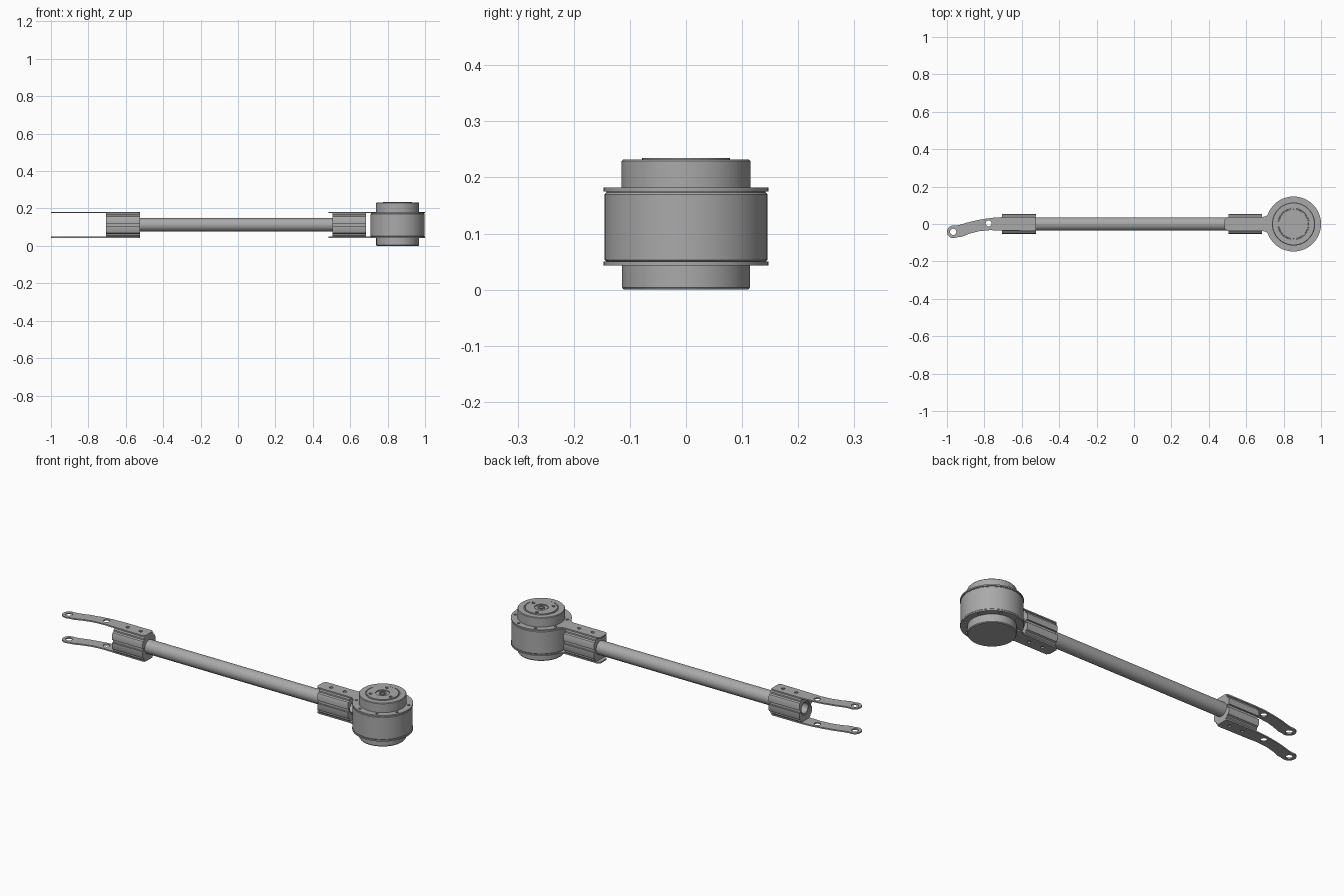
import bpy, bmesh, math
from mathutils import Matrix

if "Cube" in bpy.data.objects:
    bpy.data.objects.remove(bpy.data.objects["Cube"])

MX, MZ = 0.853, 0.1125          # motor axis x, mid height of the arm
grey = bpy.data.materials.new("metal grey")
grey.diffuse_color = (0.40, 0.40, 0.40, 1)
grey.use_nodes = True
grey.node_tree.nodes["Principled BSDF"].inputs["Base Color"].default_value = grey.diffuse_color


def finish(name, mesh, matrix=Matrix()):
    mesh.transform(matrix)
    mesh.materials.clear()
    mesh.materials.append(grey)
    ob = bpy.data.objects.new(name, mesh)
    bpy.context.collection.objects.link(ob)
    bpy.ops.object.select_all(action='DESELECT')
    ob.select_set(True)
    bpy.context.view_layer.objects.active = ob
    bpy.ops.object.shade_smooth_by_angle(angle=math.radians(30))
    return ob


def circle(cx, cy, r, n=24, a0=0, a1=360):
    full = a1 - a0 == 360
    m = n if full else n - 1
    return [(cx + r * math.cos(math.radians(a0 + (a1 - a0) * i / m)),
             cy + r * math.sin(math.radians(a0 + (a1 - a0) * i / m))) for i in range(n)]


def slab(name, loops, thick, matrix):
    """Flat filled outline with holes, extruded to a thickness."""
    cu = bpy.data.curves.new(name, 'CURVE')
    cu.dimensions, cu.fill_mode, cu.extrude = '2D', 'BOTH', thick / 2
    for pts in loops:
        sp = cu.splines.new('POLY')
        sp.points.add(len(pts) - 1)
        for p, (x, y) in zip(sp.points, pts):
            p.co = (x, y, 0, 1)
        sp.use_cyclic_u = True
    tmp = bpy.data.objects.new(name + " helper", cu)
    bpy.context.collection.objects.link(tmp)
    dg = bpy.context.evaluated_depsgraph_get()
    mesh = bpy.data.meshes.new_from_object(tmp.evaluated_get(dg))
    bpy.data.objects.remove(tmp)
    bm = bmesh.new()
    bm.from_mesh(mesh)
    bmesh.ops.remove_doubles(bm, verts=bm.verts, dist=1e-5)
    bmesh.ops.recalc_face_normals(bm, faces=bm.faces)
    bm.to_mesh(mesh)
    bm.free()
    return finish(name, mesh, matrix)


def lathe(name, profile, matrix, closed=False, n=72):
    """Spin (radius, height) points round the local z axis."""
    bm = bmesh.new()
    vs = [bm.verts.new((r, 0, z)) for r, z in profile]
    es = [bm.edges.new(e) for e in zip(vs, vs[1:] + vs[:1] if closed else vs[1:])]
    bmesh.ops.spin(bm, geom=vs + es, axis=(0, 0, 1), cent=(0, 0, 0),
                   angle=math.tau, steps=n, use_duplicate=False)
    bmesh.ops.remove_doubles(bm, verts=bm.verts, dist=1e-5)
    bmesh.ops.recalc_face_normals(bm, faces=bm.faces)
    mesh = bpy.data.meshes.new(name)
    bm.to_mesh(mesh)
    bm.free()
    return finish(name, mesh, matrix)


def along_x(x):                  # local x,y,z -> world y,z,x
    return Matrix(((0, 0, 1, x), (1, 0, 0, 0), (0, 1, 0, MZ), (0, 0, 0, 1)))


# Hollow tube
lathe("tube", [(0.036, -0.70), (0.036, 0.68), (0.028, 0.68), (0.028, -0.70)],
      along_x(0), closed=True, n=48)

# Clamps: split profile gripping the tube, with a groove along each side
quarter = [(0.044, 0.008), (0.053, 0.008), (0.053, 0.036), (0.049, 0.044),
           (0.040, 0.048), (0.040, 0.056), (0.034, 0.0625)]
right = [(y, -z) for y, z in reversed(quarter)] + quarter
outline = right + [(-y, z) for y, z in reversed(right)]
for name, x in (("left_clamp", -0.615), ("right_clamp", 0.595)):
    slab(name, [outline, circle(0, 0, 0.0362, 48)], 0.18, along_x(x))

# Fork plates: straight part, then a curved finger
upper = [(-0.70, 0.037), (-0.76, 0.033), (-0.82, 0.024), (-0.88, 0.011), (-0.93, -0.004)]
lower = [(-0.92, -0.068), (-0.88, -0.052), (-0.83, -0.039), (-0.77, -0.033), (-0.70, -0.035)]
fork = (circle(-0.537, 0.025, 0.012, 6, 0, 90) + upper
        + circle(-0.966, -0.042, 0.034, 20, 75, 300) + lower
        + circle(-0.537, -0.025, 0.012, 6, 270, 360))
fork_holes = [circle(-0.967, -0.042, 0.017), circle(-0.777, 0.003, 0.016),
              circle(-0.65, 0, 0.009), circle(-0.573, 0, 0.009)]

# Motor plates: bar flowing into a round flange with bolt holes
neck = [(0.497, 0.037), (0.685, 0.037), (0.703, 0.041), (0.714, 0.049)]
flange = ([(0.485, -0.025), (0.485, 0.025)] + neck
          + circle(MX, 0, 0.147, 73, 158, -158) + [(x, -y) for x, y in reversed(neck)])
flange_holes = [circle(0.55, 0, 0.009), circle(0.63, 0, 0.009)]
for i in range(8):
    a = math.radians(22.5 + 45 * i)
    flange_holes.append(circle(MX + 0.129 * math.cos(a), 0.129 * math.sin(a), 0.007, 12))

for side, z in (("upper", 0.1785), ("lower", 0.0465)):
    m = Matrix.Translation((0, 0, z))
    slab(side + "_fork_plate", [fork] + fork_holes, 0.007, m)
    slab(side + "_motor_plate", [flange] + flange_holes, 0.007, m)

# Motor drum and its two end caps
at = Matrix.Translation((MX, 0, 0))
lathe("motor_drum", [(0, 0.050), (0.142, 0.050), (0.145, 0.053), (0.145, 0.170),
                     (0.142, 0.173), (0.142, 0.175), (0, 0.175)], at)
lathe("lower_cap", [(0, 0), (0.111, 0), (0.114, 0.004), (0.114, 0.050), (0, 0.050)], at)
lathe("upper_cap", [(0, 0.175), (0.115, 0.175), (0.115, 0.229), (0.112, 0.232),
                    (0.084, 0.232), (0.083, 0.228), (0.079, 0.228), (0.078, 0.230),
                    (0, 0.230)], at)

# Face disc with three screw holes, and the shaft boss in its middle
screws = [circle(0.06 * math.cos(math.radians(a)), 0.06 * math.sin(math.radians(a)), 0.008, 16)
          for a in (105, 225, 345)]
slab("face_disc", [circle(0, 0, 0.078, 72), circle(0, 0, 0.034, 40)] + screws, 0.006,
     Matrix.Translation((MX, 0, 0.232)))
lathe("shaft_boss", [(0, 0.224), (0.012, 0.224), (0.012, 0.235), (0.018, 0.235),
                     (0.018, 0.231), (0.029, 0.231), (0.029, 0.229)], at, n=40)
